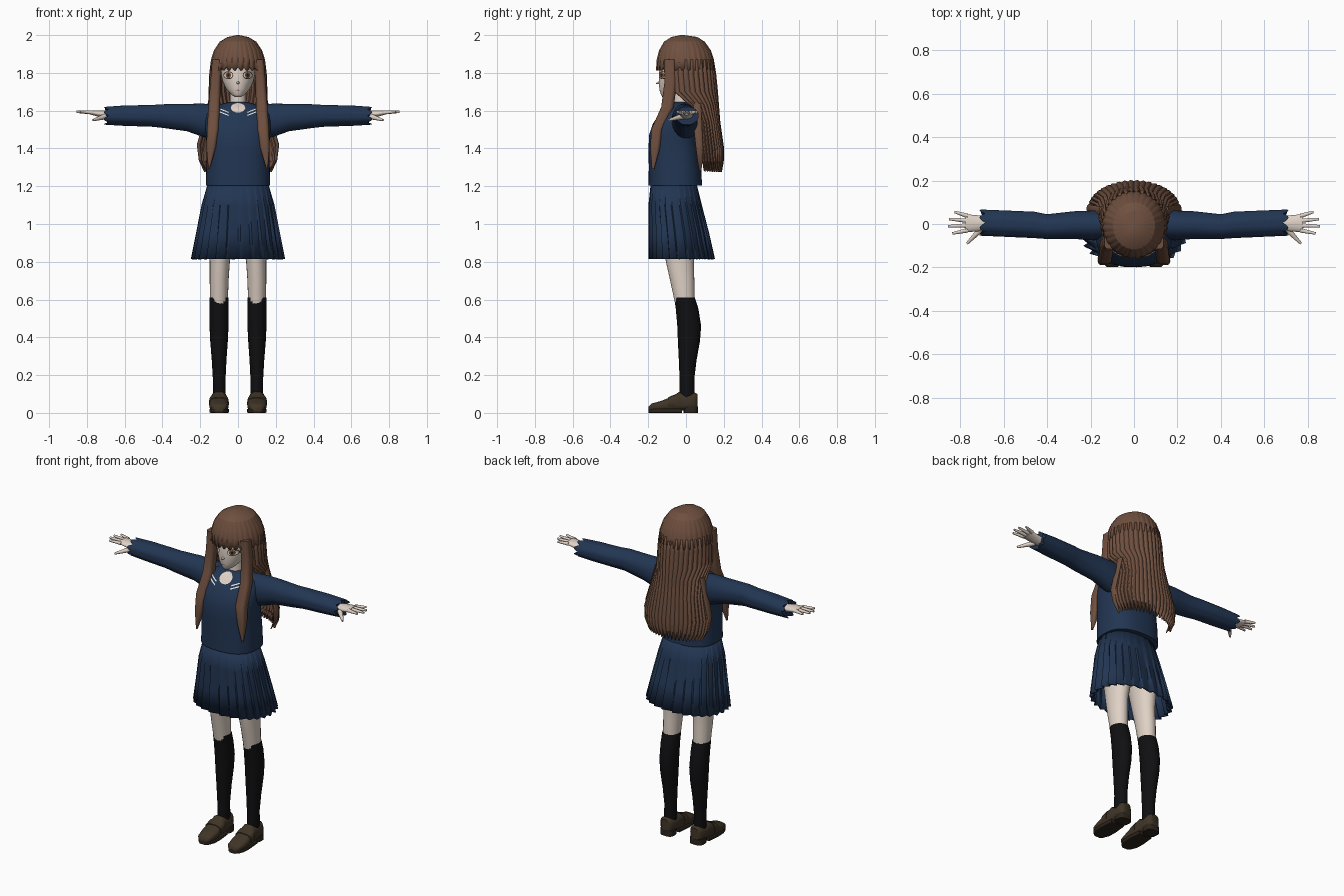
import bpy
import bmesh
from math import sin, cos, pi, radians, copysign
from mathutils import Vector

if "Cube" in bpy.data.objects:
    bpy.data.objects.remove(bpy.data.objects["Cube"], do_unlink=True)


def material(name, *rgb):
    mat = bpy.data.materials.new(name)
    mat.use_nodes = True
    mat.diffuse_color = (*rgb, 1)
    mat.node_tree.nodes["Principled BSDF"].inputs["Base Color"].default_value = (*rgb, 1)
    return mat


SKIN = material("skin", .74, .64, .56)
HAIR = material("brown_hair", .16, .08, .05)
NAVY = material("navy_cloth", .016, .036, .085)
SOCK = material("black_sock", .005, .005, .006)
SHOE = material("brown_leather", .05, .035, .02)
SOLE = material("dark_sole", .025, .018, .012)
WHITE = material("white", .8, .8, .78)
IRIS = material("brown_iris", .2, .09, .04)
DARK = material("dark_lash", .02, .012, .01)
LIP = material("lip", .5, .28, .24)


def finish(name, bm, mat, thickness=0, sharp=40):
    """Turn a bmesh into a shaded object with one material."""
    mesh = bpy.data.meshes.new(name)
    bm.to_mesh(mesh)
    bm.free()
    mesh.materials.append(mat)
    mesh.shade_smooth()
    mesh.set_sharp_from_angle(angle=radians(sharp))
    obj = bpy.data.objects.new(name, mesh)
    bpy.context.scene.collection.objects.link(obj)
    if thickness:
        mod = obj.modifiers.new("thickness", "SOLIDIFY")
        mod.thickness = thickness
        mod.offset = -1
    return obj


def bump(u):
    return sin(pi * u)


def saw(u):
    return u


def loft(name, rows, mat, axis="z", p=2, lobes=4, amp=0, jag=0, wave=bump,
         grow=False, ends=(True, True), thickness=0, side=1, sharp=40):
    """Join rings given as (place, min_a, max_a, min_b, max_b[, half_angle])."""
    bm = bmesh.new()
    n = lobes * 6
    rings = []
    closed = len(rows[0]) == 5
    for k, row in enumerate(rows):
        t, a0, a1, b0, b1 = row[:5]
        half = pi if closed else radians(row[5])
        depth = amp * (k / (len(rows) - 1) if grow else 1)
        ring = []
        for i in range(n if closed else n + 1):
            angle = half * (2 * i / n - 1)
            w = wave(i % 6 / 6)
            f = 1 - depth * (1 - w)
            s, c = sin(angle), cos(angle)
            a = (a0 + a1) / 2 + f * (a1 - a0) / 2 * copysign(abs(s) ** (2 / p), s)
            b = (b0 + b1) / 2 + f * (b1 - b0) / 2 * copysign(abs(c) ** (2 / p), c)
            place = t
            if k == len(rows) - 1:
                place += copysign(jag * (1 - w), rows[k - 1][0] - t)
            co = {"x": (place, a, b), "y": (a, place, b), "z": (a, b, place)}[axis]
            ring.append(bm.verts.new((co[0] * side, co[1], co[2])))
        rings.append(ring)
    for low, high in zip(rings, rings[1:]):
        for i in range(n):
            j = (i + 1) % len(low)
            bm.faces.new((low[i], low[j], high[j], high[i]))
    if closed:
        for use, ring in zip(ends, (rings[0], rings[-1])):
            if use:
                bm.faces.new(ring)
    bmesh.ops.recalc_face_normals(bm, faces=bm.faces)
    return finish(name, bm, mat, thickness, sharp)


def centred(*rows):
    """Rings as (z, half_width, front_y, back_y[, half_angle])."""
    return [(r[0], -r[1], r[1], *r[2:]) for r in rows]


def rod(name, start, end, r0, r1, mat):
    start, end = Vector(start), Vector(end)
    bm = bmesh.new()
    bmesh.ops.create_cone(bm, cap_ends=True, segments=10, radius1=r0, radius2=r1,
                          depth=(end - start).length)
    turn = (end - start).to_track_quat("Z", "Y")
    for v in bm.verts:
        v.co = turn @ v.co + (start + end) / 2
    return finish(name, bm, mat)


def front_point(rows, p, x, z, lift):
    """Point just in front of a vertical loft."""
    for r, q in zip(rows, rows[1:]):
        if min(r[0], q[0]) <= z <= max(r[0], q[0]):
            f = (z - r[0]) / (q[0] - r[0])
            _, _, w, y0, y1 = [u + (v - u) * f for u, v in zip(r, q)]
            rest = max(0, 1 - abs(x / w) ** p) ** (1 / p)
            return (x, (y0 + y1) / 2 - (y1 - y0) / 2 * rest - lift, z)


def plate(name, rows, p, faces, lift, mat):
    """Thin painted detail lying on the front of a loft."""
    bm = bmesh.new()
    for face in faces:
        made = bm.faces.new([bm.verts.new(front_point(rows, p, x, z, lift)) for x, z in face])
        made.normal_update()
        if made.normal.y > 0:
            made.normal_flip()
    return finish(name, bm, mat)


def oval(cx, cz, rx, rz, n=16):
    rim = [(cx + rx * cos(2 * pi * i / n), cz + rz * sin(2 * pi * i / n)) for i in range(n)]
    return [((cx, cz), rim[i], rim[(i + 1) % n]) for i in range(n)]


def stripe(x0, z0, x1, z1, width, n=6):
    pts = [(x0 + (x1 - x0) * i / n, z0 + (z1 - z0) * i / n) for i in range(n + 1)]
    return [(a, b, (b[0], b[1] + width), (a[0], a[1] + width)) for a, b in zip(pts, pts[1:])]


# Head and neck
head = centred((1.672, .015, -.125, -.09), (1.685, .036, -.133, -.05), (1.715, .062, -.141, .02),
               (1.755, .082, -.144, .07), (1.8, .091, -.144, .09), (1.86, .1, -.135, .1),
               (1.93, .08, -.1, .08))
loft("head", head, SKIN, lobes=6, sharp=70)
loft("neck", centred((1.56, .05, -.075, .03), (1.64, .042, -.068, .025), (1.73, .042, -.07, .03)), SKIN)
rod("nose", (0, -.134, 1.75), (0, -.158, 1.744), .011, .002, SKIN)
plate("mouth", head, 2, oval(0, 1.708, .013, .003), .004, LIP)

# Sweater body, neckline and collar stripes
torso = centred((1.205, .17, -.198, .085), (1.3, .168, -.197, .08), (1.4, .165, -.198, .07),
                (1.47, .17, -.196, .062), (1.53, .174, -.176, .06), (1.58, .168, -.142, .065),
                (1.61, .15, -.116, .06), (1.635, .09, -.09, .045), (1.645, .05, -.07, .03))
loft("sweater", torso, NAVY, p=2.5, lobes=8, sharp=60)
plate("neckline", torso, 2.5, oval(0, 1.616, .04, .027), .008, SKIN)

# Pleated skirt
loft("skirt", centred((1.23, .156, -.185, .052), (1.1, .195, -.2, .085), (.95, .226, -.2, .125),
                      (.815, .255, -.202, .157)),
     NAVY, p=2.3, lobes=26, amp=.11, wave=saw, grow=True, ends=(False, False), thickness=.008, sharp=25)

# Hair: crown with fringe, then the long back sheet
loft("hair_crown", centred((2, .006, -.03, -.01), (1.99, .055, -.078, .06), (1.965, .097, -.117, .1),
                           (1.92, .128, -.143, .132), (1.87, .144, -.156, .149), (1.812, .15, -.16, .156)),
     HAIR, lobes=28, amp=.035, jag=.02, grow=True, ends=(True, False), thickness=.01, sharp=22)
loft("back_hair", centred((1.87, .143, -.143, .148, 116), (1.8, .152, -.155, .16, 118),
                          (1.7, .156, -.16, .17, 115), (1.63, .161, -.12, .175, 95),
                          (1.54, .175, -.05, .182, 92), (1.4, .213, -.06, .202, 88),
                          (1.33, .208, -.05, .2, 84), (1.275, .185, -.05, .19, 78)),
     HAIR, lobes=22, amp=.045, jag=.045, thickness=.014, sharp=22)

for side, label in ((1, "left"), (-1, "right")):
    # Eyes
    x = side * .051
    for part, size, lift, mat in (("lash", (.026, .021), .003, DARK), ("eye_white", (.023, .017), .0045, WHITE),
                                  ("iris", (.014, .017), .006, IRIS), ("pupil", (.006, .009), .0075, DARK)):
        plate(f"{label}_{part}", head, 2, oval(x, 1.788, *size), lift, mat)

    # Collar stripes
    for gap in (0, .016):
        plate(f"{label}_collar_stripe", torso, 2.5,
              stripe(side * .05, 1.572 + gap, side * .1, 1.592 + gap, .006), .007, WHITE)

    # Long front lock and loose side wisp
    loft(f"{label}_front_lock",
         [(1.87, .08, .14, -.12, -.05), (1.75, .088, .15, -.118, -.045), (1.62, .092, .16, -.135, -.06),
          (1.5, .098, .168, -.188, -.12), (1.4, .115, .17, -.192, -.135), (1.29, .15, .158, -.182, -.168)],
         HAIR, amp=.15, side=side, sharp=30)
    loft(f"{label}_side_wisp",
         [(1.64, .14, .16, .04, .08), (1.52, .17, .19, .04, .085), (1.42, .198, .218, .05, .09),
          (1.34, .192, .208, .06, .09), (1.28, .168, .172, .07, .08)], HAIR, side=side)

    # Sleeve with ragged cuff
    loft(f"{label}_sleeve",
         [(.1, -.07, .06, 1.44, 1.632), (.19, -.075, .062, 1.462, 1.638), (.27, -.07, .06, 1.49, 1.637),
          (.4, -.07, .046, 1.508, 1.635), (.46, -.066, .058, 1.514, 1.631), (.6, -.06, .064, 1.518, 1.629),
          (.71, -.056, .068, 1.524, 1.622)],
         NAVY, axis="x", lobes=8, amp=.04, jag=.025, grow=True, side=side)

    # Hand
    loft(f"{label}_hand",
         [(.66, -.025, .035, 1.55, 1.595), (.72, -.034, .04, 1.562, 1.602), (.775, -.038, .045, 1.578, 1.602)],
         SKIN, axis="x", side=side)
    for i, reach in enumerate((.835, .855, .85, .825)):
        y = -.029 + i * .022
        rod(f"{label}_finger", (side * .765, y, 1.59), (side * reach, y * 1.5, 1.594), .011, .006, SKIN)
    rod(f"{label}_thumb", (side * .7, -.02, 1.57), (side * .768, -.09, 1.55), .016, .006, SKIN)

    # Leg and knee sock
    loft(f"{label}_leg",
         [(.58, .054, .147, -.058, .045), (.7, .05, .15, -.084, .044), (.8, .043, .15, -.106, .042),
          (1, .01, .16, -.14, .07)], SKIN, side=side)
    loft(f"{label}_sock",
         [(.61, .05, .152, -.062, .047), (.55, .05, .152, -.054, .066), (.46, .05, .151, -.046, .08),
          (.38, .054, .147, -.043, .074), (.28, .061, .139, -.038, .056), (.18, .066, .133, -.034, .044),
          (.05, .066, .133, -.036, .048)], SOCK, side=side)

    # Loafer: upper, strap, sole and heel
    loft(f"{label}_shoe",
         [(-.198, .075, .125, .01, .034), (-.18, .058, .142, .01, .05), (-.13, .05, .152, .01, .064),
          (-.07, .052, .15, .01, .088), (-.035, .056, .145, .01, .112), (0, .058, .143, .015, .092),
          (.045, .06, .14, .015, .108), (.062, .075, .125, .02, .1)],
         SHOE, axis="y", p=2.8, side=side, sharp=50)
    loft(f"{label}_strap", [(-.095, .048, .154, .02, .082), (-.06, .05, .153, .02, .098)],
         SHOE, axis="y", p=2.8, side=side)
    outline = [(-.198, .02), (-.185, .036), (-.15, .05), (-.1, .052), (-.02, .044)]
    loft(f"{label}_sole", [(y, .1 - w, .1 + w, 0, .022) for y, w in outline],
         SOLE, axis="y", p=8, side=side)
    loft(f"{label}_heel", [(z, .058, .142, -.012, .063) for z in (0, .035)], SOLE, p=3, side=side)
